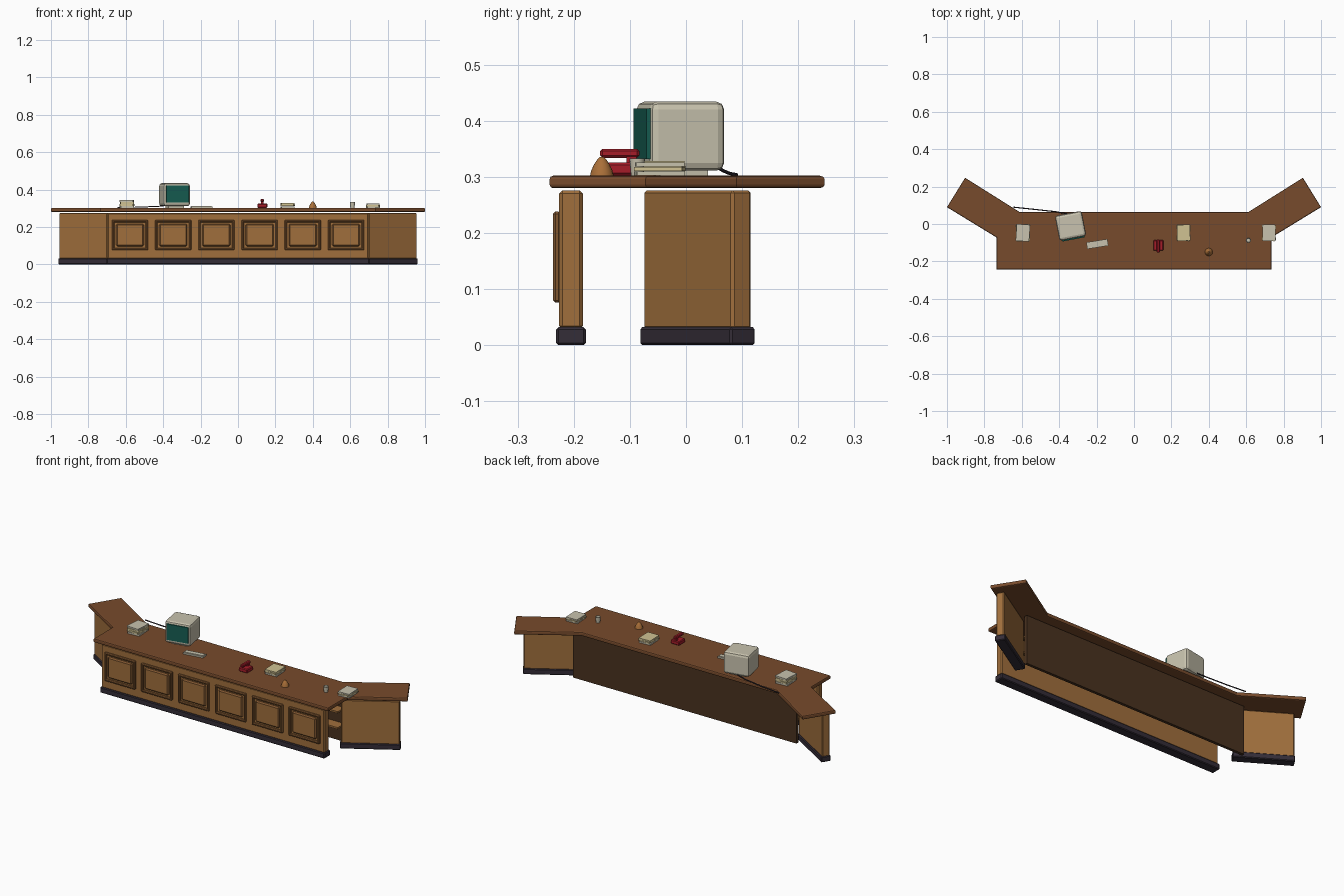
import bpy, bmesh, math
from mathutils import Matrix, Vector

if "Cube" in bpy.data.objects:
    bpy.data.objects.remove(bpy.data.objects["Cube"])

def material(name, rgb):
    m = bpy.data.materials.new(name)
    m.diffuse_color = (*rgb, 1)
    m.use_nodes = True
    m.node_tree.nodes["Principled BSDF"].inputs["Base Color"].default_value = m.diffuse_color
    return m

WOOD = material("oak", (.35, .158, .045))
TRIM = material("trim_wood", (.22, .095, .03))
TOP = material("counter_wood", (.185, .07, .025))
PLINTH = material("plinth_black", (.034, .026, .038))
DARK = material("back_wood", (.068, .032, .014))
BEIGE = material("beige_plastic", (.58, .545, .425))
TEAL = material("screen_teal", (.008, .11, .085))
RED = material("phone_red", (.38, .012, .022))
PAPER = material("cream_paper", (.63, .54, .29))
BRASS = material("brass", (.40, .16, .04))

def finish(name, bm, mat, bevel=0, matrix=None, segments=1):
    bmesh.ops.recalc_face_normals(bm, faces=bm.faces)
    if bevel:
        edges = [e for e in bm.edges if e.calc_face_angle(0) > .5]
        bmesh.ops.bevel(bm, geom=edges, offset=bevel, segments=segments,
                        profile=.5, affect='EDGES')
    if matrix:
        bm.transform(matrix)
    mesh = bpy.data.meshes.new(name)
    bm.to_mesh(mesh)
    bm.free()
    mesh.materials.append(mat)
    ob = bpy.data.objects.new(name, mesh)
    bpy.context.collection.objects.link(ob)
    return ob

def box(name, center, size, mat, angle=0, bevel=0, segments=1):
    bm = bmesh.new()
    bmesh.ops.create_cube(bm, size=1)
    bm.transform(Matrix.Diagonal((*size, 1)))
    mtx = Matrix.Translation(center) @ Matrix.Rotation(math.radians(angle), 4, 'Z')
    return finish(name, bm, mat, bevel, mtx, segments)

def lathe(name, center, profile, mat, sides=16):
    bm = bmesh.new()
    verts = [bm.verts.new((r, 0, z)) for r, z in profile]
    edges = [bm.edges.new(p) for p in zip(verts, verts[1:])]
    bmesh.ops.spin(bm, geom=verts + edges, cent=(0, 0, 0), axis=(0, 0, 1),
                   angle=math.tau, steps=sides)
    bmesh.ops.remove_doubles(bm, verts=bm.verts, dist=1e-5)
    return finish(name, bm, mat, 0, Matrix.Translation(center))

# Countertop: one outline with two angled wings
half = [(.735, -.243), (.735, -.072), (1.0, .09), (.903, .247), (.61, .063)]
outline = half + [(-x, y) for x, y in reversed(half)]
bm = bmesh.new()
face = bm.faces.new([bm.verts.new((x, y, .28)) for x, y in outline])
ext = bmesh.ops.extrude_face_region(bm, geom=[face])
bmesh.ops.translate(bm, vec=(0, 0, .022),
                    verts=[v for v in ext["geom"] if isinstance(v, bmesh.types.BMVert)])
bmesh.ops.recalc_face_normals(bm, faces=bm.faces)
rim = [e for e in bm.edges if abs(e.verts[0].co.z - e.verts[1].co.z) < 1e-4]
bmesh.ops.bevel(bm, geom=rim, offset=.006, segments=2, profile=.5, affect='EDGES')
finish("countertop", bm, TOP)

# Front body and plinth
box("front_panel", (0, -.205, .152), (1.398, .042, .248), WOOD, bevel=.006)
box("front_plinth", (0, -.205, .016), (1.406, .053, .032), PLINTH, bevel=.004)

# Six raised door panels with moulded frames
for i in range(6):
    x = -.5775 + i * .231
    for s in (-1, 1):
        box("frame_rail", (x, -.230, .157 + s * .0745), (.194, .014, .013), TRIM, bevel=.004)
        box("frame_stile", (x + s * .0905, -.230, .157), (.013, .014, .162), TRIM, bevel=.004)
    panel = box("raised_panel", (x, -.228, .157), (.15, .016, .12), TRIM, bevel=.007)
    panel.data.materials.append(WOOD)
    for p in panel.data.polygons:
        p.material_index = 1 if p.normal.y < -.9 else 0

# Angled end panels and plinths
for s in (-1, 1):
    box("wing_panel", (s * .817, .0205, .152), (.304, .042, .248), WOOD, s * 31.5, .005)
    box("wing_plinth", (s * .816, .0205, .016), (.312, .053, .032), PLINTH, s * 31.5, .004)

# Inner back board with shelves
box("back_board", (0, .003, .1385), (1.40, .016, .273), DARK)
for z in (.10, .19):
    box("shelf", (0, -.035, z), (1.34, .06, .01), WOOD)

# Computer monitor, tilted towards the centre
A = 11
origin = Vector((-.339, -.011, 0))
turn = Matrix.Rotation(math.radians(A), 3, 'Z')
def local(x, y, z):
    return origin + turn @ Vector((x, y, z))
box("monitor_stand", local(0, 0, .307), (.085, .085, .014), BEIGE, A)
box("monitor_body", local(0, .001, .3725), (.146, .136, .123), BEIGE, A, .014, 2)
box("monitor_screen", local(.002, -.068, .377), (.122, .010, .09), TEAL, A)

# Keyboard with a raised key bed
box("keyboard", (-.196, -.107, .306), (.114, .036, .009), BEIGE, 9)
box("key_bed", (-.196, -.107, .3115), (.104, .026, .003), BEIGE, 9)

# Power cable
curve = bpy.data.curves.new("cable", 'CURVE')
curve.dimensions = '3D'
curve.bevel_depth = .003
curve.bevel_resolution = 1
sp = curve.splines.new('POLY')
pts = [(-.36, .055, .318), (-.42, .066, .311), (-.53, .078, .306), (-.645, .09, .304)]
sp.points.add(len(pts) - 1)
for p, co in zip(sp.points, pts):
    p.co = (*co, 1)
curve.materials.append(PLINTH)
bpy.context.collection.objects.link(bpy.data.objects.new("cable", curve))

# Paper stacks
def stack(x, y, size, count, step, mats):
    for i in range(count):
        box("paper_stack", (x, y, .302 + step * (i + .5)), (*size, step * .85),
            mats[i % len(mats)], (4, -5, 2, -4)[i % 4])
stack(-.594, -.047, (.072, .09), 4, .0105, [BEIGE, PAPER, PAPER, BEIGE])
stack(.265, -.047, (.07, .086), 3, .009, [BEIGE, PAPER, PAPER])
stack(.722, -.047, (.068, .086), 3, .008, [BEIGE, PAPER, BEIGE])

# Telephone: base, cradle and handset
box("phone_base", (.13, -.114, .314), (.054, .056, .023), RED, 0, .004)
box("phone_cradle", (.13, -.097, .330), (.014, .018, .014), RED)
box("phone_handset", (.13, -.118, .342), (.018, .07, .016), RED, 0, .004)

# Service bell, cup
lathe("bell", (.40, -.150, .302), [(0, 0), (.021, 0), (.019, .009), (.014, .02),
      (.008, .029), (.004, .033), (0, .034)], BRASS)
lathe("cup", (.612, -.087, .302), [(0, 0), (.011, 0), (.014, .031), (.012, .031),
      (.010, .005), (0, .005)], BEIGE)

# Smooth only the round parts
for ob in bpy.context.collection.objects:
    if ob.name in ("bell", "cup"):
        bpy.ops.object.select_all(action='DESELECT')
        ob.select_set(True)
        bpy.context.view_layer.objects.active = ob
        bpy.ops.object.shade_smooth_by_angle()
